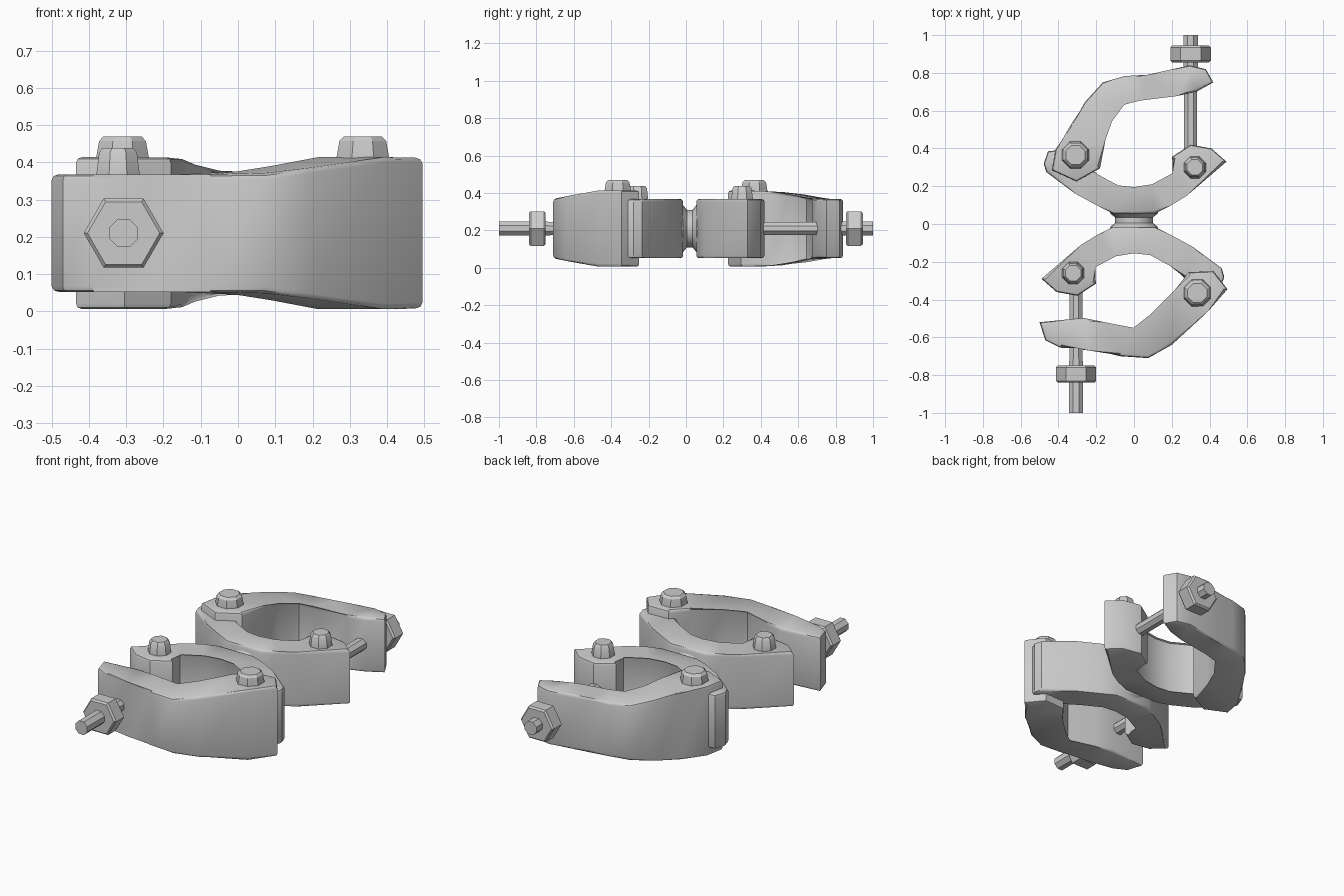
import bpy, bmesh
from math import pi, radians, hypot
from mathutils import Matrix, Vector

if "Cube" in bpy.data.objects:
    bpy.data.objects.remove(bpy.data.objects["Cube"])

MID = 0.21  # height of the centre plane


def finish(bm, name):
    bmesh.ops.recalc_face_normals(bm, faces=bm.faces)
    me = bpy.data.meshes.new(name)
    bm.to_mesh(me)
    bm.free()
    ob = bpy.data.objects.new(name, me)
    bpy.context.collection.objects.link(ob)
    bpy.ops.object.select_all(action='DESELECT')
    ob.select_set(True)
    bpy.context.view_layer.objects.active = ob
    bpy.ops.object.shade_smooth_by_angle(angle=radians(32))
    return ob


def slab(name, outline, half, bevel=0.015):
    """Plan outline extruded about MID; half(x, y) gives the half height."""
    bm = bmesh.new()
    lo = [bm.verts.new((x, y, MID - half(x, y))) for x, y in outline]
    hi = [bm.verts.new((x, y, MID + half(x, y))) for x, y in outline]
    caps = [bm.faces.new(lo[::-1]), bm.faces.new(hi)]
    n = len(outline)
    for i in range(n):
        j = (i + 1) % n
        bm.faces.new((lo[i], lo[j], hi[j], hi[i]))
    rims = list({e for f in caps for e in f.edges})
    bmesh.ops.bevel(bm, geom=rims, offset=bevel, segments=2, profile=0.5, affect='EDGES')
    bmesh.ops.triangulate(bm, faces=[f for f in bm.faces if len(f.verts) > 4])
    return finish(bm, name)


def lathe(name, profile, origin, axis, sides, turn=0.0):
    """Stacked rings (radius, distance along axis) with capped ends."""
    bm = bmesh.new()
    rot = Vector((0, 0, 1)).rotation_difference(Vector(axis)).to_matrix().to_4x4()
    mat = Matrix.Translation(origin) @ rot @ Matrix.Rotation(turn, 4, 'Z')
    rings = []
    for r, d in profile:
        ring = bmesh.ops.create_circle(bm, segments=sides, radius=r)['verts']
        for v in ring:
            v.co.z = d
        rings.append(ring)
    for a, b in zip(rings, rings[1:]):
        for i in range(sides):
            j = (i + 1) % sides
            bm.faces.new((a[i], a[j], b[j], b[i]))
    bm.faces.new(rings[0])
    bm.faces.new(rings[-1])
    bm.transform(mat)
    return finish(bm, name)


# Saddle outline (back half); the front half is the same turned 180 degrees
saddle = [(0.49, 0.33), (0.41, 0.40), (0.30, 0.42), (0.20, 0.355), (0.22, 0.26),
          (0.10, 0.196), (0, 0.18), (-0.09, 0.19), (-0.20, 0.25), (-0.27, 0.33),
          (-0.36, 0.395), (-0.455, 0.385), (-0.478, 0.32), (-0.465, 0.275),
          (-0.31, 0.16), (-0.19, 0.095), (-0.11, 0.055), (0.11, 0.055),
          (0.19, 0.095), (0.28, 0.15)]

# Hinged jaw outlines, each half open at its own angle
back_jaw = [(-0.415, 0.395), (-0.435, 0.285), (-0.305, 0.225), (-0.18, 0.295),
            (-0.15, 0.45), (-0.13, 0.55), (-0.06, 0.645), (0.03, 0.667),
            (0.225, 0.677), (0.33, 0.70), (0.42, 0.75), (0.38, 0.82),
            (0.295, 0.84), (0.07, 0.79), (-0.05, 0.783), (-0.165, 0.75),
            (-0.26, 0.645), (-0.33, 0.515)]
front_jaw = [(0.495, -0.345), (0.42, -0.25), (0.29, -0.255), (0.215, -0.35),
             (0.10, -0.487), (0, -0.566), (-0.155, -0.52), (-0.27, -0.497),
             (-0.50, -0.52), (-0.47, -0.615), (-0.39, -0.655), (-0.235, -0.655),
             (-0.075, -0.70), (0.075, -0.71), (0.20, -0.64), (0.39, -0.465)]

# side, direction, jaw, hinge, bolt x, nut centre y
halves = [("back", 1, back_jaw, (-0.31, 0.365), 0.30, 0.90),
          ("front", -1, front_jaw, (0.335, -0.365), -0.307, -0.795)]

for side, s, jaw, (hx, hy), bx, ny in halves:
    plan = [(s * x, 0.02 + s * (y - 0.02)) for x, y in saddle]
    slab(side + "_saddle", plan, lambda x, y: 0.158)

    # Jaw is tallest around its hinge and tapers to saddle height
    def taper(x, y):
        t = min(max((hypot(x - hx, y - hy) - 0.15) / 0.27, 0), 1)
        return 0.204 - 0.046 * t
    slab(side + "_jaw", jaw, taper)

    # Domed pin heads at the hinge and the bolt eye
    lathe(side + "_hinge_rivet", [(0.077, -0.12), (0.077, 0), (0.068, 0.047), (0.055, 0.06)],
          (hx, hy, 0.41), (0, 0, 1), 8, pi / 8)
    lathe(side + "_eye_pin", [(0.063, -0.1), (0.063, 0), (0.055, 0.06), (0.044, 0.073)],
          (s * 0.322, 0.02 + s * 0.28, 0.366), (0, 0, 1), 8, pi / 8)

    # Bolt and hex nut
    y0 = 0.02 + s * 0.28
    length = abs(s - y0)
    lathe(side + "_bolt", [(0.037, 0), (0.037, length - 0.3), (0.041, length - 0.24), (0.041, length)],
          (bx, y0, MID), (0, s, 0), 8, pi / 8)
    lathe(side + "_nut", [(0.097, -0.045), (0.107, -0.035), (0.107, 0.035), (0.097, 0.045)],
          (bx, ny, MID), (0, s, 0), 6, 0 if abs(bx) < 0 else pi / 2)

# Waisted swivel between the saddles
lathe("swivel_neck", [(0.13, -0.06), (0.125, -0.035), (0.1, -0.015), (0.1, 0.015),
                      (0.125, 0.035), (0.13, 0.06)], (0, 0.02, MID), (0, 1, 0), 24)
